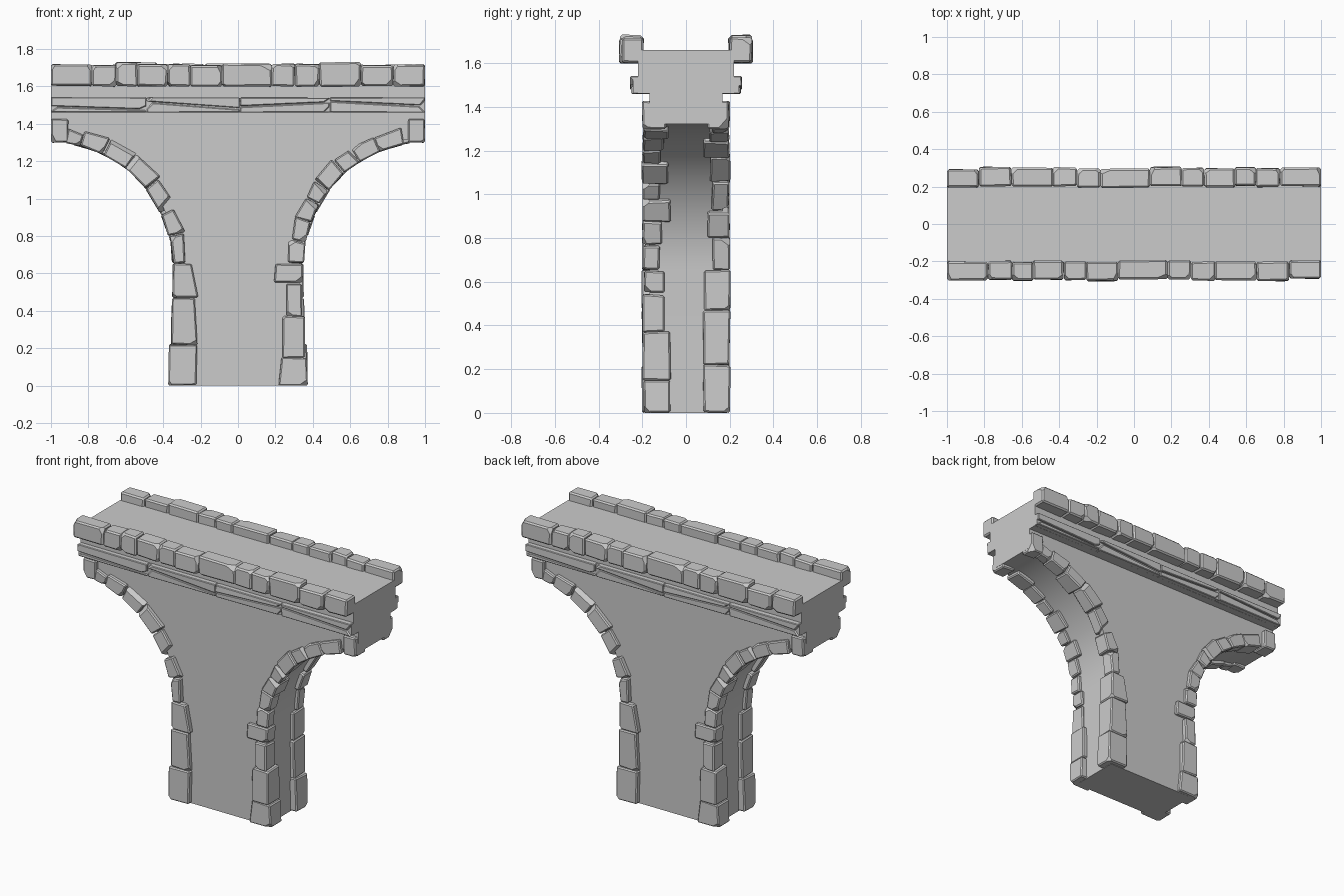
import bpy, bmesh, math, random
from mathutils import Vector

if "Cube" in bpy.data.objects:
    bpy.data.objects.remove(bpy.data.objects["Cube"])

random.seed(4)
R, SPRING = 0.65, 0.65


def jit(a):
    return random.uniform(-a, a)


def finish(bm, name, both=False):
    """Store the mesh; optionally add a copy turned 180 degrees for the back."""
    bmesh.ops.recalc_face_normals(bm, faces=bm.faces)
    me = bpy.data.meshes.new(name)
    bm.to_mesh(me)
    bm.free()
    obs = []
    for i in range(2 if both else 1):
        ob = bpy.data.objects.new(name + (("_front", "_back")[i] if both else ""), me)
        ob.rotation_euler.z = math.pi * i
        bpy.context.collection.objects.link(ob)
        obs.append(ob)
    return obs[0]


def prism(bm, pts, y0, y1):
    """Extrude an (x, z) outline between two y values."""
    a = [bm.verts.new((x, y0, z)) for x, z in pts]
    b = [bm.verts.new((x, y1, z)) for x, z in pts]
    bm.faces.new(a)
    bm.faces.new(b[::-1])
    for i in range(len(a)):
        j = (i + 1) % len(a)
        bm.faces.new((a[i], b[i], b[j], a[j]))


def stone(target, quad, y0, y1, bevel=0.007, wear=0.004, chips=1):
    """A worn block: jittered prism, small bevel, chipped front corners."""
    bm = bmesh.new()
    prism(bm, quad, y0, y1)
    for v in bm.verts:
        v.co += Vector((jit(wear), jit(wear), jit(wear)))
        v.co.x = max(-1, min(1, v.co.x))
        v.co.z = max(0, v.co.z)
    corners = [v.co.copy() for v in bm.verts]
    centre = sum(corners, Vector()) / len(corners)
    bmesh.ops.recalc_face_normals(bm, faces=bm.faces)
    if bevel:
        bmesh.ops.bevel(bm, geom=bm.edges[:], offset=bevel, segments=1,
                        affect='EDGES', clamp_overlap=True)
    for c in random.sample(corners[:len(quad)], chips):
        d = c - centre
        n = Vector([math.copysign(random.uniform(0.4, 1), k) for k in d]).normalized()
        bmesh.ops.bisect_plane(bm, geom=bm.verts[:] + bm.edges[:] + bm.faces[:],
                               plane_co=c - n * random.uniform(0.015, 0.024),
                               plane_no=n, clear_outer=True)
        bmesh.ops.holes_fill(bm, edges=[e for e in bm.edges if e.is_boundary])
    bmesh.ops.recalc_face_normals(bm, faces=bm.faces)
    me = bpy.data.meshes.new("tmp")
    bm.to_mesh(me)
    bm.free()
    target.from_mesh(me)
    bpy.data.meshes.remove(me)


def on_arch(s, off, side):
    """Point on the pier edge / arch: s = height below the springing, degrees above."""
    if s <= 0:
        return side * (1 - R - off), SPRING + s
    a = math.radians(s)
    return side * (1 - (R + off) * math.cos(a)), SPRING + (R + off) * math.sin(a)


# Pier and half-arch core, one profile
BR = 0.672
right = [(1 - BR, 0)] + [(1 - BR * math.cos(math.radians(t)), SPRING + BR * math.sin(math.radians(t)))
                         for t in [i * 90 / 20 for i in range(21)]] + [(1, 1.47)]
bm = bmesh.new()
prism(bm, right + [(-x, z) for x, z in reversed(right)], -0.168, 0.168)
core = finish(bm, "pier_and_arch_core")
bpy.context.view_layer.objects.active = core
core.select_set(True)
bpy.ops.object.shade_smooth_by_angle(angle=math.radians(30))

# Road deck
bm = bmesh.new()
prism(bm, [(-1, 1.46), (1, 1.46), (1, 1.66), (-1, 1.66)], -0.22, 0.22)
finish(bm, "road_deck")

# Edge stones: (start, end, thickness at start, at end, y depth, overhang)
left = [(-.65, -.43, .13, .13, .12, .02), (-.43, -.18, .13, .12, .12, .005),
        (-.18, .0, .14, .10, .12, .0), (.5, 13, .07, .08, .08, -.004),
        (13.5, 24, .09, .07, .10, .004), (25, 38, .09, .08, .08, .006),
        (38.5, 52, .10, .09, .09, .0), (52.5, 64, .10, .09, .12, .0),
        (65, 76, .09, .08, .09, .0), (76, 83, .06, .08, .08, .0),
        (83.5, 90, .11, .13, .10, .0)]
rightside = [(-.65, -.50, .13, .12, .13, .02), (-.50, -.28, .11, .11, .13, .01),
             (-.28, -.11, .09, .09, .10, -.01), (-.10, .0, .16, .15, .10, -.004),
             (.5, 10, .08, .09, .08, .0), (10.5, 20, .07, .09, .09, .0),
             (20, 29, .09, .08, .13, .0), (29.5, 37, .08, .09, .08, .0),
             (37.5, 48, .09, .10, .12, .0), (48.5, 57, .09, .08, .08, .0),
             (57.5, 68, .09, .08, .10, .0), (68, 80, .08, .09, .12, .0),
             (80.5, 90, .10, .13, .11, .0)]
bm = bmesh.new()
for side, rows in ((-1, left), (1, rightside)):
    for s0, s1, t0, t1, depth, over in rows:
        quad = [on_arch(s0, -over, side), on_arch(s0, t0, side),
                on_arch(s1, t1, side), on_arch(s1, -over, side)]
        if s1 == 90:  # squared keystone half at the module end
            quad = [(side * .91, 1.30), (side * .91, 1.425), (side, 1.425), (side, 1.30)]
        front = -0.198 + jit(.006)
        stone(bm, quad, front, -0.2 + depth)
finish(bm, "arch_edge_stones", both=True)

# Cornice planks, each split by a slanting crack
bm = bmesh.new()
cuts = [-1, -.49, .01, .49, 1]
for i in range(4):
    a, b = cuts[i] + .002, cuts[i + 1] - .002
    m0, m1 = [(1.49, 1.475), (1.515, 1.48), (1.49, 1.515), (1.52, 1.495)][i]
    stone(bm, [(a, m0 + .003), (b, m1 + .003), (b, 1.54), (a, 1.54)], -.255, -.15, .004, .002)
    stone(bm, [(a, 1.46), (b, 1.46), (b, m1 - .003), (a, m0 - .003)], -.25, -.15, .004, .002)
prism(bm, [(-1, 1.463), (1, 1.463), (1, 1.537), (-1, 1.537)], -.242, -.15)
finish(bm, "cornice", both=True)

# Parapet stones
bm = bmesh.new()
joints = [-1, -.78, -.65, -.54, -.375, -.255, -.085, .18, .305, .435, .655, .83, 1]
for i, (a, b) in enumerate(zip(joints, joints[1:])):
    up = .01 if i in (2, 9) else jit(.004)
    out = .006 if i in (2, 5, 10) else jit(.004)
    stone(bm, [(a, 1.60), (b, 1.60), (b, 1.717 + up), (a, 1.717 + up)],
          -.298 - out, -.197 - out, .009, .004, chips=2)
finish(bm, "parapet_stones", both=True)
